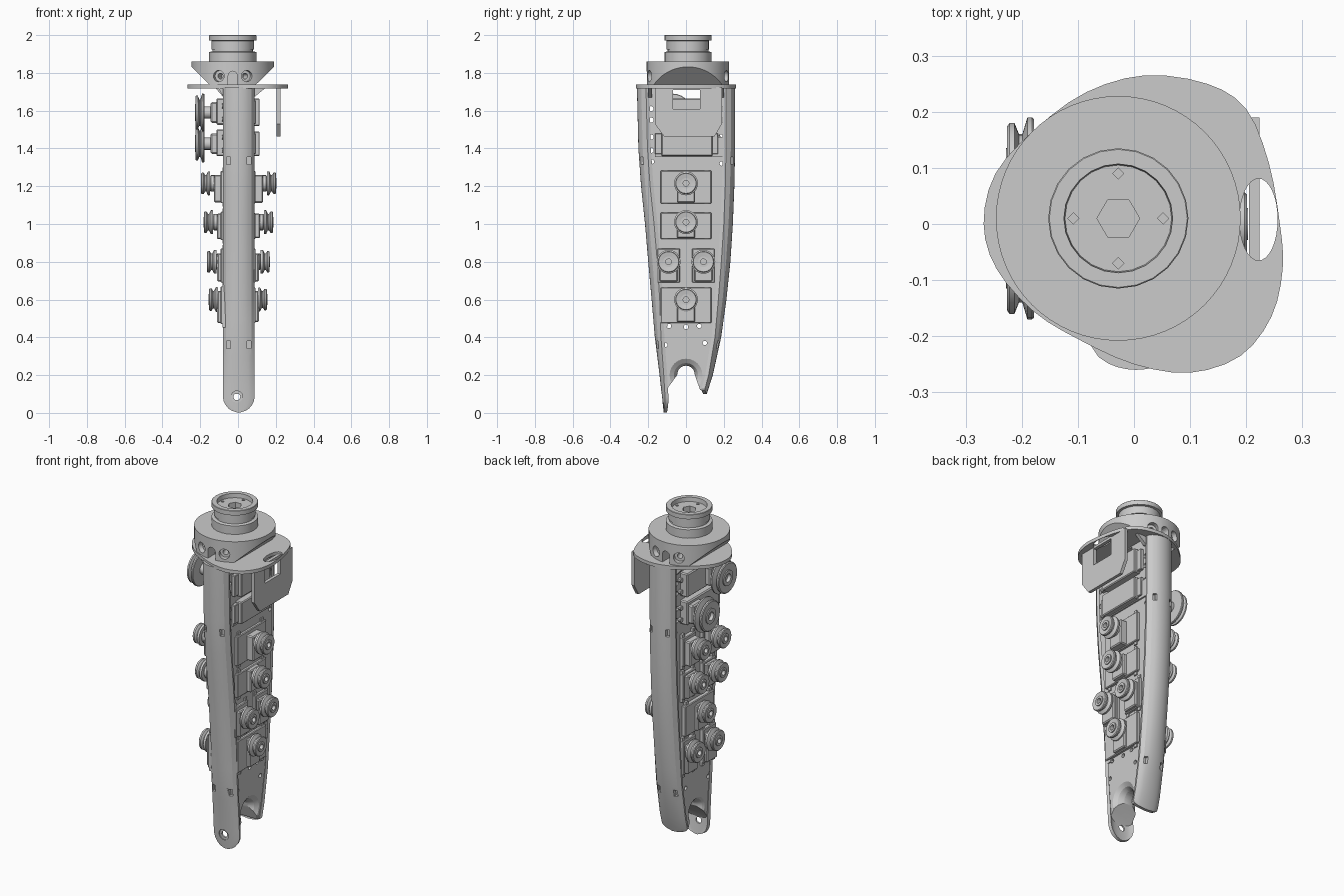
import bpy, bmesh, math
from mathutils import Matrix, Vector

if "Cube" in bpy.data.objects:
    bpy.data.objects.remove(bpy.data.objects["Cube"])

def shade(me, angle=30):
    me.shade_smooth()
    me.set_sharp_from_angle(angle=math.radians(angle))

def finish(name, bm):
    bmesh.ops.recalc_face_normals(bm, faces=bm.faces[:])
    me = bpy.data.meshes.new(name)
    bm.to_mesh(me); bm.free()
    shade(me)
    ob = bpy.data.objects.new(name, me)
    bpy.context.collection.objects.link(ob)
    return ob

def box(name, x, y, z, bevel=0):
    bm = bmesh.new()
    c = [(a + b) / 2 for a, b in (x, y, z)]
    s = [abs(b - a) for a, b in (x, y, z)]
    bmesh.ops.create_cube(bm, size=1, matrix=Matrix.Translation(c) @ Matrix.Diagonal((*s, 1)))
    if bevel:
        bmesh.ops.bevel(bm, geom=bm.edges[:], offset=bevel, segments=1, affect='EDGES')
    return finish(name, bm)

def prism(name, pts, a, b, axis):
    """Extrude an outline: axis 'x' takes (y,z) points, 'y' takes (x,z), 'z' takes (x,y)."""
    put = {'x': lambda p, d: (d, *p), 'y': lambda p, d: (p[0], d, p[1]), 'z': lambda p, d: (*p, d)}[axis]
    bm = bmesh.new()
    lo, hi = [[bm.verts.new(put(p, d)) for p in pts] for d in (a, b)]
    bm.faces.new(lo); bm.faces.new(hi)
    for i in range(len(pts)):
        j = (i + 1) % len(pts)
        bm.faces.new((lo[i], lo[j], hi[j], hi[i]))
    return finish(name, bm)

def lathe(name, prof, loc, direction=(0, 0, 1), n=24):
    """Revolve (radius, height) points around a direction; ends are capped."""
    bm = bmesh.new()
    m = Matrix.Translation(loc) @ Vector(direction).to_track_quat('Z', 'Y').to_matrix().to_4x4()
    rings = [[bm.verts.new(m @ Vector((r * math.cos(math.tau * i / n), r * math.sin(math.tau * i / n), h)))
              for i in range(n)] for r, h in prof]
    for p, q in zip(rings, rings[1:]):
        for i in range(n):
            bm.faces.new((p[i], p[(i + 1) % n], q[(i + 1) % n], q[i]))
    bm.faces.new(rings[0]); bm.faces.new(rings[-1])
    return finish(name, bm)

def rod(name, r, p, q, n=16):
    d = Vector(q) - Vector(p)
    return lathe(name, [(r, 0), (r, d.length)], p, d, n)

def cut(ob, cutters):
    for c in cutters:
        c.hide_render = True
        md = ob.modifiers.new('cut', 'BOOLEAN')
        md.operation, md.object, md.solver = 'DIFFERENCE', c, 'EXACT'
    dg = bpy.context.evaluated_depsgraph_get()
    me = bpy.data.meshes.new_from_object(ob.evaluated_get(dg))
    ob.modifiers.clear()
    ob.data = me
    shade(me, 20)
    for c in cutters:
        bpy.data.objects.remove(c)

def lerp(table, z):
    for (z0, a), (z1, b) in zip(table, table[1:]):
        if z <= z1:
            return a + (b - a) * (z - z0) / (z1 - z0)
    return table[-1][1]

# side outline of the forearm: distance of the front / back surface from y=0
FRONT = [(0, .118), (.2, .14), (.4, .165), (.6, .182), (.8, .2), (1, .217), (1.2, .238), (1.4, .252), (1.73, .26)]
BACK = [(.1, .11), (.2, .142), (.4, .186), (.6, .214), (.8, .235), (1, .248), (1.2, .256), (1.4, .26), (1.73, .26)]
CX, HW = .004, .084

# curved front and back shells
def shell(name, table, side, zs, tip):
    bm = bmesh.new()
    rings, n = [], 10
    for z in zs:
        ye = lerp(table, z)
        d = z - zs[0]
        w = HW if d >= tip else max(.012, HW * math.sqrt(max(0, 1 - (1 - d / tip) ** 2)))
        bulge = (.012 + .036 * min(1, z / .7)) * (w / HW) ** 2
        ring = []
        for t in (0, .018):
            arc = []
            for i in range(n + 1):
                u = -1 + 2 * i / n
                arc.append((CX + u * (w - t * .3),
                            side * (ye - t - bulge * (1 - math.sqrt(max(0, 1 - .96 * u * u))) / .8), z))
            ring += arc if t == 0 else arc[::-1]
        rings.append([bm.verts.new(p) for p in ring])
    k = len(rings[0])
    for p, q in zip(rings, rings[1:]):
        for i in range(k):
            bm.faces.new((p[i], p[(i + 1) % k], q[(i + 1) % k], q[i]))
    bm.faces.new(rings[0]); bm.faces.new(rings[-1])
    ob = finish(name, bm)
    slots = [box('slot', (x - .01, x + .01), (side * .1, side * .4), (z - .02, z + .02))
             for x in (-.05, .058) for z in (.36, 1.335)]
    if tip > .06:
        slots += [rod('pin', .018, (-.006, -.3, .085), (-.006, .02, .085), 24),
                  rod('bore', .031, (-.006, -.3, .085), (-.006, -.118, .085), 24)]
    cut(ob, slots)

low = [.003, .012, .025, .045, .065, .085]
shell('front_shell', FRONT, -1, low + [.13, .2, .3, .4, .5, .6, .8, 1, 1.2, 1.4, 1.725], .085)
shell('back_shell', BACK, 1, [.1, .107, .118, .13, .2, .3, .4, .5, .6, .8, 1, 1.2, 1.4, 1.725], .03)

# side plates as one web, with a flared arched notch below
arch = [(.047 * math.cos(a), .2 + .05 * math.sin(a)) for a in [math.pi * i / 10 for i in range(11)]]
inset = lambda z: .012 + .023 * min(1, z / .6)
web_pts = [(inset(z) - lerp(FRONT, z), z) for z in (1.72, 1.4, 1.2, 1, .8, .6, .4, .2, .1)] + [(-.098, .13)] \
    + arch[::-1] + [(.075, .12)] + [(lerp(BACK, z) - inset(z), z) for z in (.12, .2, .4, .6, .8, 1, 1.2, 1.4, 1.72)]
web = prism('side_plates', web_pts, -.068, .076, 'x')
holes = [rod('hole', .012, (-.3, y, z), (.3, y, z), 12)
         for y, z in ((-.11, .36), (.1, .37), (-.18, 1.33), (.19, 1.32), (-.09, .46), (0, .455), (.07, .46))]
holes += [rod('hole', .014, (-.3, s * .185, z), (.3, s * .185, z), 12) for s in (-1, 1) for z in (1.39, 1.46, 1.55, 1.61)]
holes.append(box('window', (-.3, .3), (-.07, .075), (1.665, 1.712)))
holes += [lathe('flare', [(.04, 0), (.05, .035), (.064, .06), (.1, .085)], (0, 0, .2), (s, 0, 0)) for s in (-1, 1)]
cut(web, holes)

# motors with grooved pulleys
def pulley(name, s, x, y, z, r):
    """Double-flanged pulley whose outer face is at x on side s."""
    prof = [(r * .5, 0), (r * .97, 0), (r, .004), (r, .012), (r * .7, .021), (r * .7, .027),
            (r * .9, .035), (r * .9, .044), (r * .84, .048), (r * .45, .044), (r * .45, .05), (r * .24, .05), (r * .24, .03)]
    lathe(name, prof, (s * (x - .05), y, z), (s, 0, 0), 28)

def motor(s, x, y, z, w, h, r=.063, drop=.02):
    base, zc = .06, z - drop
    box('motor_body', (s * base, s * .092), (y - w / 2, y + w / 2), (zc - h / 2, zc + h / 2), .004)
    box('motor_gearbox', (s * base, s * max(.11, x - .07)), (y - .048, y + .048), (zc - h / 2 + .005, z + .045), .006)
    lathe('motor_hub', [(.044, 0), (.044, x - .115), (.03, x - .1), (.03, x - .085)], (s * base, y, z), (s, 0, 0), 16)
    for dy in (-1, 1):
        for dz in (-1, 1):
            cy, cz = y + dy * w * .4, zc + dz * (h / 2 + .006)
            box('motor_tab', (s * base, s * .083), (cy - .011, cy + .011), (cz - .012, cz + .012))
    pulley('motor_pulley', s, x, y, z, r)

motor(1, .203, 0, 1.215, .27, .175)
motor(1, .187, 0, 1.01, .27, .14)
motor(-1, .165, 0, .8, .27, .18)
motor(1, .155, 0, .6, .27, .19, .063, .03)
for y in (-.092, .092):
    motor(-1, .197, y, 1.215, .12, .17)
    motor(-1, .182, y, 1.01, .12, .15)
    motor(1, .17, y, .8, .12, .18)
    motor(-1, .155, y, .6, .12, .2, .066, .03)

# two large wrist motors on the left
for y, z in ((-.07, 1.59), (.09, 1.425)):
    box('wrist_motor_body', (-.05, -.115), (-.15, .15), (z - .065, z + .075), .006)
    box('wrist_motor_cap', (-.05, -.145), (y - .05, y + .05), (z - .055, z + .055), .008)
    rod('wrist_motor_shaft', .032, (-.1, y, z), (-.2, y, z))
    pulley('wrist_pulley', -1, .228, y, z, .1)
    for s in (-1, 1):
        for dz in (-.035, .035):
            rod('mount_screw', .013, (-.05, s * .16, z + dz), (-.085, s * .16, z + dz), 10)

# electronics boxes on the right
for a, b in ((1.36, 1.49), (1.52, 1.665)):
    box('control_box', (.05, .115), (-.13, .14), (a, b), .005)
    box('control_box_flange', (.05, .095), (-.165, .17), (a + .01, b - .01), .003)
box('control_base', (.05, .085), (-.165, .2), (1.355, 1.46))

# wrist plate with organic outline and cable slot
ctrl = [(-.268, 0), (-.247, .09), (-.175, .17), (-.085, .235), (.02, .265), (.13, .25), (.2, .205), (.24, .11),
        (.26, 0), (.265, -.08), (.245, -.165), (.19, -.235), (.1, -.265), (0, -.25), (-.1, -.205), (-.18, -.155), (-.245, -.08)]
pts, m = [], len(ctrl)
for i in range(m):
    p = [Vector(ctrl[(i + k) % m]) for k in (-1, 0, 1, 2)]
    for t in (0, .33, .67):
        pts.append(tuple(.5 * (2 * p[1] + (p[2] - p[0]) * t + (2 * p[0] - 5 * p[1] + 4 * p[2] - p[3]) * t * t
                               + (3 * p[1] - p[0] - 3 * p[2] + p[3]) * t ** 3)))
plate = prism('wrist_plate', pts, 1.718, 1.738, 'z')
oval = [(.222 + .034 * math.cos(math.tau * i / 32), .008 + .073 * math.sin(math.tau * i / 32)) for i in range(32)]
cut(plate, [prism('slot', oval, 1.6, 1.8, 'z')])

# side guard hanging from the plate
guard = prism('side_guard', [(-.165, 1.725), (-.165, 1.53), (-.115, 1.462), (.15, 1.462), (.19, 1.53), (.19, 1.725)], .205, .224, 'x')
cut(guard, [box('window', (.1, .3), (-.07, .075), (1.61, 1.71))])

# gussets that flare the shells into the plate
for name, x0, x1, y0, y1 in (('front_gusset', -.105, .145, -.2, -.18), ('back_gusset', -.12, .145, .18, .2)):
    prism(name, [(-.076, 1.67), (.084, 1.67), (x1, 1.72), (x0, 1.72)], y0, y1, 'y')

# wrist collar: drum with sloped sides and screw holes
C = (-.028, .01)
bm = bmesh.new()
bmesh.ops.create_cone(bm, cap_ends=True, segments=64, radius1=.218, radius2=.218, depth=.124,
                      matrix=Matrix.Translation((*C, 1.798)))
for s in (-1, 1):
    bmesh.ops.bisect_plane(bm, geom=bm.verts[:] + bm.edges[:] + bm.faces[:], clear_outer=True,
                           plane_co=(C[0] + s * .218, 0, 1.832), plane_no=(s * .7, 0, -.71))
    bmesh.ops.holes_fill(bm, edges=[e for e in bm.edges if e.is_boundary])
collar = finish('wrist_collar', bm)
drill = []
for base in (-90, 90):
    for off in (-20, 20):
        a = math.radians(base + off)
        d = Vector((math.cos(a), math.sin(a), 0))
        c = Vector((*C, 1.783))
        drill += [rod('hole', .03, c + d * .19, c + d * .3, 24), rod('hole', .015, c + d * .13, c + d * .3)]
    sy = 1 if base > 0 else -1
    u = [(C[0] + .024 * math.cos(math.pi * i / 8), 1.785 + .024 * math.sin(math.pi * i / 8)) for i in range(9)]
    drill.append(prism('arch', u + [(C[0] - .024, 1.7), (C[0] + .024, 1.7)], C[1] + sy * .15, C[1] + sy * .3, 'y'))
cut(collar, drill)

# wrist coupling with recessed end, hex socket and four square pin holes
coupling = lathe('wrist_coupling', [(.125, 1.855), (.125, 1.91), (.108, 1.914), (.108, 1.925), (.112, 1.925), (.112, 1.97),
                 (.125, 1.972), (.125, 1.998), (.123, 2), (.097, 2), (.095, 1.975)], (*C, 0), n=24)
sockets = [lathe('hex', [(.038, 1.93), (.038, 2.1)], (*C, 0), (0, 0, 1), 6)]
for i in range(4):
    a = i * math.pi / 2
    sockets.append(lathe('pin', [(.01, 1.95), (.01, 2.1)], (C[0] + .08 * math.cos(a), C[1] + .08 * math.sin(a), 0), n=4))
cut(coupling, sockets)
